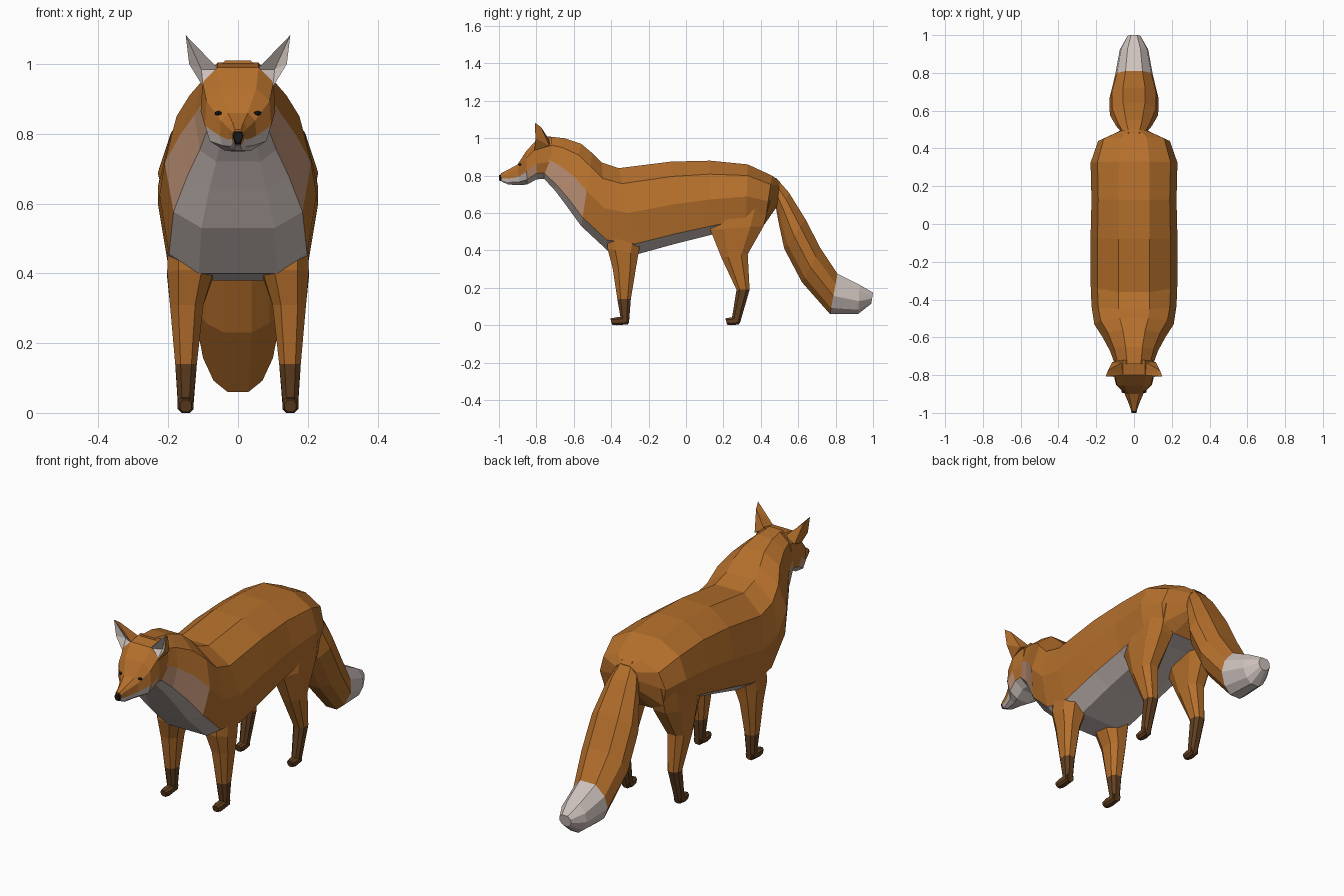
import bpy, bmesh
from mathutils import Vector

def material(name, rgb):
    m = bpy.data.materials.new(name)
    m.diffuse_color = (*rgb, 1)
    return m

MATS = [material("orange_fur", (0.46, 0.16, 0.025)),
        material("white_fur", (0.62, 0.54, 0.51)),
        material("blend_fur", (0.54, 0.30, 0.19)),
        material("dark_fur", (0.12, 0.05, 0.015)),
        material("black", (0.01, 0.01, 0.01))]
ORANGE, WHITE, BLEND, DARK, BLACK = range(5)

def finish(name, bm):
    bmesh.ops.recalc_face_normals(bm, faces=bm.faces)
    me = bpy.data.meshes.new(name)
    bm.to_mesh(me)
    bm.free()
    for m in MATS:
        me.materials.append(m)
    ob = bpy.data.objects.new(name, me)
    bpy.context.collection.objects.link(ob)
    return ob

def loft(name, sections, template, paint, cx=None):
    """Sections are (y1, z1, y2, z2, half width[, x centre]); the template gives
    (fraction from point 1 to point 2, width factor) for one half of the ring."""
    bm, rings, n = bmesh.new(), [], len(template)
    half = [(t, f, 1) for t, f in template]
    around = half + [(t, f, -1) for t, f in reversed(template)]
    for i, s in enumerate(sections):
        y1, z1, y2, z2, w = s[:5]
        x0 = cx[i] if cx else 0
        rings.append([bm.verts.new((x0 + side * f * w, y1 + (y2 - y1) * t, z1 + (z2 - z1) * t))
                      for t, f, side in around])
    for i, (a, b) in enumerate(zip(rings, rings[1:])):
        for k in range(2 * n):
            l = (k + 1) % (2 * n)
            face = bm.faces.new((a[k], a[l], b[l], b[k]))
            face.material_index = paint(i, min(k, 2 * n - 2 - k))  # -1 is top, n-1 bottom
    for i, r in ((0, rings[0]), (len(rings) - 2, rings[-1])):
        bm.faces.new(r).material_index = paint(i, 1)
    return finish(name, bm)

# Body and neck, from rump to nape
def body_paint(i, j):
    if j >= 3 and i > 0:
        return WHITE
    return BLEND if j == 2 and i >= 7 else ORANGE

loft("body", [
    (0.50, 0.77, 0.49, 0.64, 0.07),
    (0.46, 0.80, 0.42, 0.54, 0.19),
    (0.33, 0.86, 0.32, 0.53, 0.23),
    (0.13, 0.88, 0.12, 0.48, 0.225),
    (-0.08, 0.875, -0.06, 0.435, 0.23),
    (-0.36, 0.84, -0.26, 0.38, 0.23),
    (-0.45, 0.87, -0.42, 0.40, 0.225),
    (-0.50, 0.92, -0.56, 0.53, 0.21),
    (-0.56, 0.97, -0.64, 0.64, 0.165),
    (-0.65, 1.00, -0.70, 0.72, 0.125),
    (-0.74, 1.01, -0.76, 0.785, 0.10)],
    [(0, 0.36), (0.18, 0.84), (0.52, 1), (0.88, 0.88), (1, 0.5)], body_paint)

# Head and muzzle
def head_paint(i, j):
    if j >= 3:
        return WHITE
    return (BLEND if i == 1 else WHITE) if j == 2 and i >= 1 else ORANGE

loft("head", [
    (-0.72, 1.005, -0.72, 0.785, 0.105),
    (-0.80, 0.99, -0.80, 0.78, 0.107),
    (-0.855, 0.93, -0.85, 0.752, 0.095),
    (-0.90, 0.86, -0.89, 0.75, 0.052),
    (-0.95, 0.832, -0.95, 0.752, 0.028),
    (-0.99, 0.812, -0.985, 0.768, 0.016)],
    [(0, 0.55), (0.2, 0.95), (0.6, 1), (0.85, 0.85), (1, 0.4)], head_paint)

# Nose
loft("nose", [(-0.98, 0.81, -0.98, 0.768, 0.017), (-1.0, 0.803, -1.0, 0.775, 0.013)],
     [(0, 0.7), (0.35, 1), (1, 0.5)], lambda i, j: BLACK)

# Bushy tail with white tip
loft("tail", [
    (0.48, 0.79, 0.475, 0.66, 0.06),
    (0.55, 0.71, 0.495, 0.55, 0.095),
    (0.64, 0.565, 0.525, 0.41, 0.128),
    (0.72, 0.41, 0.62, 0.23, 0.13),
    (0.81, 0.275, 0.77, 0.06, 0.10),
    (0.93, 0.215, 0.92, 0.06, 0.075),
    (1.0, 0.175, 0.99, 0.115, 0.035)],
    [(0, 0.45), (0.25, 0.9), (0.55, 1), (0.85, 0.7), (1, 0.3)],
    lambda i, j: WHITE if i >= 4 else ORANGE)

LEG = [(0, 0.5), (0.25, 1), (0.75, 1), (1, 0.5)]
FRONT = [(-0.42, 0.55, -0.22, 0.55, 0.06), (-0.42, 0.41, -0.255, 0.38, 0.066),
         (-0.393, 0.31, -0.267, 0.31, 0.048), (-0.367, 0.14, -0.295, 0.14, 0.031),
         (-0.35, 0.04, -0.305, 0.01, 0.022)]
HIND = [(0.16, 0.64, 0.45, 0.67, 0.06), (0.13, 0.51, 0.415, 0.53, 0.07),
        (0.19, 0.36, 0.33, 0.38, 0.048), (0.27, 0.19, 0.34, 0.19, 0.031),
        (0.245, 0.035, 0.288, 0.01, 0.021)]
CENTRES = (0.14, 0.137, 0.147, 0.149, 0.15)

for side, label in ((1, "left"), (-1, "right")):
    # Legs and paws
    for part, sections, toe in (("front", FRONT, -0.405), ("hind", HIND, 0.21)):
        loft(f"{part}_leg_{label}", sections, LEG,
             lambda i, j: DARK if i == 3 else ORANGE, [side * c for c in CENTRES])
        heel = toe + (0.1 if part == "front" else 0.078)
        loft(f"{part}_paw_{label}", [
            (toe, 0.037, toe + 0.01, 0.003, 0.016),
            (toe + 0.035, 0.043, toe + 0.035, 0, 0.023),
            (heel, 0.045, heel - 0.005, 0.005, 0.02)],
            LEG, lambda i, j: DARK, [side * 0.15] * 3)

    # Ear with pale hollow front
    bm = bmesh.new()
    a, b, c, d, e, f, g, m = [bm.verts.new((side * x, y, z)) for x, y, z in (
        (0.055, -0.80, 0.985), (0.15, -0.808, 1.083), (0.14, -0.805, 1.0), (0.10, -0.81, 0.935),
        (0.06, -0.73, 0.99), (0.138, -0.775, 1.06), (0.115, -0.73, 0.96), (0.105, -0.775, 0.985))]
    for tri in ((a, b, m), (b, c, m), (c, d, m), (d, a, m)):
        bm.faces.new(tri).material_index = WHITE
    for fc in ((a, b, f), (a, f, e), (e, f, g), (f, b, c), (f, c, g), (g, c, d), (e, g, d, a)):
        bm.faces.new(fc)
    finish(f"ear_{label}", bm)

    # Eye
    bm = bmesh.new()
    bmesh.ops.create_icosphere(bm, subdivisions=1, radius=1)
    for v in bm.verts:
        v.co = Vector((side * 0.056 + v.co.x * 0.013, -0.886 + v.co.y * 0.01, 0.859 + v.co.z * 0.007))
    for fc in bm.faces:
        fc.material_index = BLACK
    finish(f"eye_{label}", bm)
